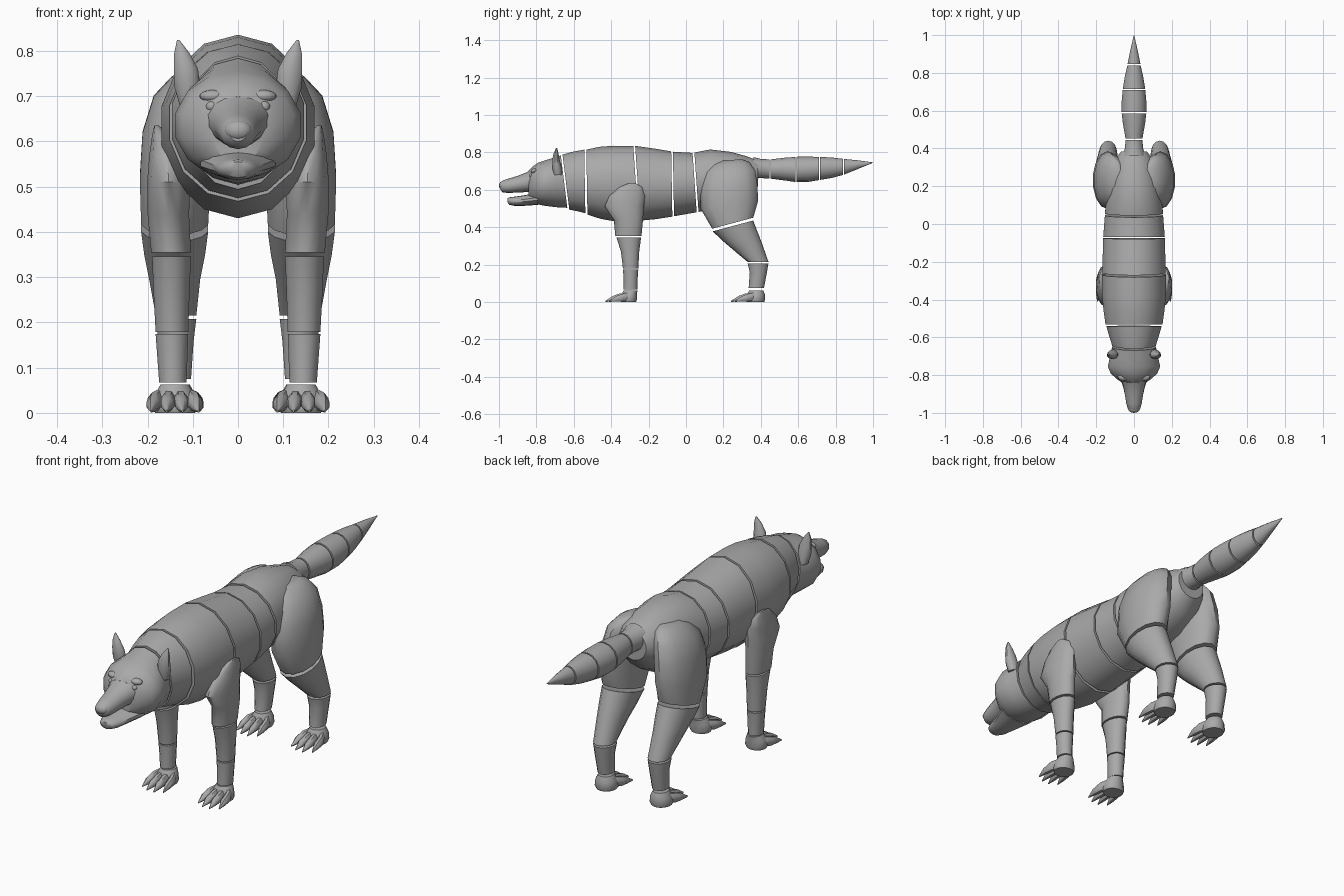
import bpy, bmesh, math

grey = bpy.data.materials.new("grey")
grey.diffuse_color = (0.4, 0.4, 0.4, 1)


def finish(name, bm, mirror):
    bmesh.ops.recalc_face_normals(bm, faces=bm.faces)
    me = bpy.data.meshes.new(name)
    bm.to_mesh(me)
    bm.free()
    me.materials.append(grey)
    ob = bpy.data.objects.new(name, me)
    bpy.context.collection.objects.link(ob)
    bpy.ops.object.select_all(action='DESELECT')
    ob.select_set(True)
    bpy.context.view_layer.objects.active = ob
    bpy.ops.object.shade_smooth_by_angle(angle=math.radians(42))
    if mirror:
        ob.modifiers.new("mirror", 'MIRROR')


def loft(name, rings, mirror=False, n=14):
    """Capped skin over elliptical rings (x, y, z, x radius, other radius, tilt)."""
    bm = bmesh.new()
    loops = []
    for x, y, z, rx, r, tilt in rings:
        t = math.radians(tilt)
        loops.append([bm.verts.new((x + rx * math.cos(a),
                                    y + r * math.sin(a) * math.cos(t),
                                    z + r * math.sin(a) * math.sin(t)))
                      for a in (2 * math.pi * (i + 0.5) / n for i in range(n))])
    for a, b in zip(loops, loops[1:]):
        for i in range(n):
            j = (i + 1) % n
            bm.faces.new((a[i], a[j], b[j], b[i]))
    bm.faces.new(loops[0])
    bm.faces.new(loops[-1])
    finish(name, bm, mirror)


def trunk(name, sections):
    """Lengthwise part from sections (y, bottom z, top z, half width, tilt)."""
    loft(name, [(0, y, (b + t) / 2, w, (t - b) / 2, tilt)
                for y, b, t, w, tilt in sections])


def ball(name, loc, size, mirror=False):
    bm = bmesh.new()
    bmesh.ops.create_uvsphere(bm, u_segments=12, v_segments=8, radius=1)
    for v in bm.verts:
        v.co = [c + s * k for c, s, k in zip(loc, size, v.co)]
    finish(name, bm, mirror)


# Head
trunk("skull", [(-0.843, 0.55, 0.70, 0.06, 90), (-0.82, 0.53, 0.725, 0.095, 90),
                (-0.79, 0.522, 0.745, 0.127, 90), (-0.755, 0.515, 0.757, 0.142, 90),
                (-0.70, 0.507, 0.772, 0.13, 93), (-0.652, 0.503, 0.785, 0.118, 97)])
trunk("snout", [(-0.80, 0.585, 0.725, 0.085, 90), (-0.85, 0.588, 0.695, 0.06, 90),
                (-0.90, 0.586, 0.675, 0.05, 90), (-0.95, 0.583, 0.66, 0.042, 90),
                (-0.98, 0.587, 0.65, 0.033, 90), (-0.992, 0.60, 0.64, 0.02, 90)])
trunk("lower_jaw", [(-0.79, 0.52, 0.585, 0.085, 90), (-0.86, 0.515, 0.572, 0.06, 90),
                    (-0.92, 0.515, 0.563, 0.045, 90), (-0.945, 0.52, 0.56, 0.032, 90),
                    (-0.955, 0.535, 0.555, 0.015, 90)])
ball("nose", (0, -0.979, 0.624), (0.031, 0.021, 0.023))
ball("eye", (0.057, -0.825, 0.677), (0.014, 0.012, 0.012), True)
ball("brow", (0.055, -0.81, 0.70), (0.03, 0.02, 0.014), True)
loft("ear", [(0.108, -0.685, 0.68, 0.022, 0.022, 0), (0.112, -0.69, 0.72, 0.03, 0.025, 0),
             (0.115, -0.695, 0.76, 0.028, 0.02, 0), (0.124, -0.695, 0.795, 0.018, 0.013, 0),
             (0.132, -0.692, 0.824, 0.003, 0.003, 0)], True, 10)

# Trunk segments, separated by narrow seams
trunk("neck", [(-0.642, 0.493, 0.79, 0.118, 97), (-0.59, 0.485, 0.805, 0.135, 94),
               (-0.541, 0.475, 0.815, 0.15, 91)])
trunk("chest", [(-0.53, 0.468, 0.815, 0.155, 91), (-0.46, 0.445, 0.83, 0.165, 91),
                (-0.38, 0.43, 0.836, 0.173, 92), (-0.268, 0.432, 0.836, 0.173, 94)])
trunk("ribs", [(-0.258, 0.435, 0.836, 0.172, 94), (-0.17, 0.443, 0.822, 0.17, 92),
               (-0.076, 0.457, 0.806, 0.167, 91)])
trunk("waist", [(-0.067, 0.459, 0.804, 0.167, 91), (0.046, 0.48, 0.798, 0.158, 94)])
trunk("hips", [(0.056, 0.482, 0.80, 0.158, 94), (0.13, 0.49, 0.816, 0.15, 90),
               (0.24, 0.51, 0.803, 0.135, 90), (0.33, 0.56, 0.778, 0.11, 90),
               (0.385, 0.62, 0.755, 0.07, 90)])

# Tail segments
trunk("tail_base", [(0.36, 0.66, 0.775, 0.06, 90), (0.40, 0.663, 0.765, 0.05, 90),
                    (0.446, 0.66, 0.763, 0.045, 90)])
trunk("tail_inner", [(0.453, 0.66, 0.763, 0.046, 90), (0.53, 0.65, 0.772, 0.06, 90),
                     (0.585, 0.642, 0.776, 0.067, 90)])
trunk("tail_middle", [(0.592, 0.642, 0.777, 0.067, 90), (0.65, 0.642, 0.778, 0.067, 90),
                      (0.71, 0.652, 0.776, 0.061, 90)])
trunk("tail_outer", [(0.716, 0.653, 0.776, 0.061, 90), (0.78, 0.664, 0.773, 0.05, 90),
                     (0.84, 0.68, 0.766, 0.036, 90)])
trunk("tail_tip", [(0.846, 0.682, 0.765, 0.035, 90), (0.92, 0.712, 0.758, 0.02, 90),
                   (1.0, 0.744, 0.747, 0.001, 90)])

# Front legs
loft("front_shoulder", [(0.148, -0.308, 0.354, 0.045, 0.07, 0), (0.154, -0.308, 0.44, 0.047, 0.078, 0),
                        (0.153, -0.33, 0.51, 0.049, 0.105, 0), (0.157, -0.314, 0.57, 0.04, 0.095, 0),
                        (0.17, -0.295, 0.615, 0.02, 0.06, 0), (0.18, -0.288, 0.635, 0.005, 0.02, 0)], True)
loft("front_forearm", [(0.147, -0.306, 0.346, 0.044, 0.066, 0), (0.147, -0.299, 0.27, 0.041, 0.049, 0),
                       (0.146, -0.296, 0.179, 0.037, 0.041, 0)], True)
loft("front_shin", [(0.146, -0.296, 0.174, 0.037, 0.041, 0), (0.145, -0.296, 0.12, 0.034, 0.037, 0),
                    (0.144, -0.297, 0.067, 0.031, 0.037, 0)], True)

# Hind legs
loft("hind_thigh", [(0.14, 0.25, 0.422, 0.076, 0.114, 15), (0.139, 0.232, 0.52, 0.08, 0.155, 8),
                    (0.132, 0.23, 0.62, 0.081, 0.152, 3), (0.118, 0.235, 0.70, 0.07, 0.135, 3),
                    (0.098, 0.24, 0.742, 0.05, 0.10, 4), (0.088, 0.245, 0.76, 0.03, 0.055, 4)], True)
loft("hind_lower_leg", [(0.14, 0.251, 0.407, 0.076, 0.112, 15), (0.14, 0.287, 0.355, 0.069, 0.097, 15),
                        (0.14, 0.327, 0.30, 0.058, 0.08, 13), (0.137, 0.385, 0.215, 0.046, 0.056, 0)], True)
loft("hind_shin", [(0.137, 0.385, 0.207, 0.046, 0.056, 0), (0.137, 0.387, 0.16, 0.04, 0.046, 0),
                   (0.137, 0.376, 0.075, 0.034, 0.041, 0)], True)


# Paws with four clawed toes
def paw(prefix, x, y, heel):
    loft(prefix + "_paw", [(x, y, 0.063, 0.032, 0.037, 0),
                           (x, y + heel / 2 - 0.025, 0.04, 0.045, 0.025 + heel / 2, 0),
                           (x, y + heel / 2 - 0.028, 0.012, 0.05, 0.028 + heel / 2, 0),
                           (x, y + heel / 2 - 0.028, 0.0, 0.044, 0.024 + heel / 2, 0)], True)
    for i, k in enumerate((-1.5, -0.5, 0.5, 1.5)):
        back = 0.02 if abs(k) > 1 else 0
        loft(f"{prefix}_toe_{i + 1}", [(x + 0.020 * k, y - 0.01, 0.03, 0.014, 0.024, 90),
                                       (x + 0.029 * k, y - 0.06 + back, 0.025, 0.017, 0.022, 90),
                                       (x + 0.032 * k, y - 0.095 + back, 0.018, 0.015, 0.016, 90),
                                       (x + 0.035 * k, y - 0.135 + back, 0.004, 0.002, 0.003, 90)], True, 8)


paw("front", 0.14, -0.296, 0.033)
paw("hind", 0.138, 0.376, 0.046)
